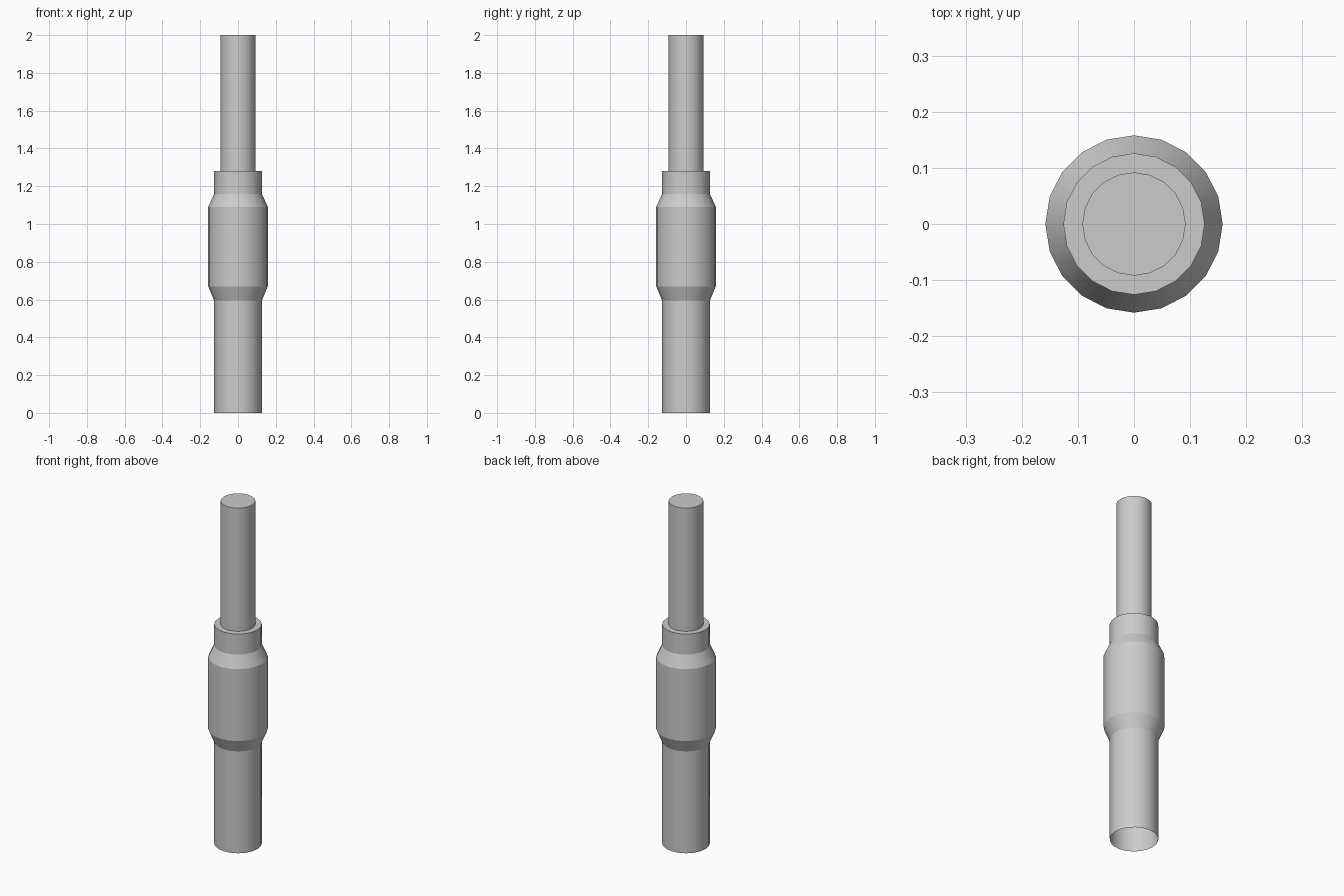
import bpy
import bmesh
from math import cos, sin, tau, radians

cube = bpy.data.objects.get("Cube")
if cube:
    bpy.data.objects.remove(cube, do_unlink=True)

SIDES = 20

grey = bpy.data.materials.new("light grey")
grey.use_nodes = True
colour = (0.6, 0.6, 0.6, 1)
grey.diffuse_color = colour
grey.node_tree.nodes["Principled BSDF"].inputs["Base Color"].default_value = colour


def turned(name, profile):
    """Revolve (radius, height) points; open at the first, capped at the last."""
    bm = bmesh.new()
    rings = [[bm.verts.new((r * cos(tau * i / SIDES), r * sin(tau * i / SIDES), z))
              for i in range(SIDES)] for r, z in profile]
    for low, high in zip(rings, rings[1:]):
        for i in range(SIDES):
            j = (i + 1) % SIDES
            bm.faces.new((low[i], low[j], high[j], high[i]))
    bm.faces.new(rings[-1])
    mesh = bpy.data.meshes.new(name)
    bm.to_mesh(mesh)
    bm.free()
    mesh.materials.append(grey)
    obj = bpy.data.objects.new(name, mesh)
    bpy.context.collection.objects.link(obj)
    bpy.ops.object.select_all(action="DESELECT")
    obj.select_set(True)
    bpy.context.view_layer.objects.active = obj
    bpy.ops.object.shade_smooth_by_angle(angle=radians(20))
    return obj


# Hollow lower tube, swollen sleeve, shoulder and slim upper rod in one skin
turned("stepped_pipe", [
    (0.126, 0), (0.126, 0.595), (0.158, 0.67), (0.158, 1.09),
    (0.126, 1.16), (0.126, 1.28), (0.092, 1.28), (0.092, 2)])
